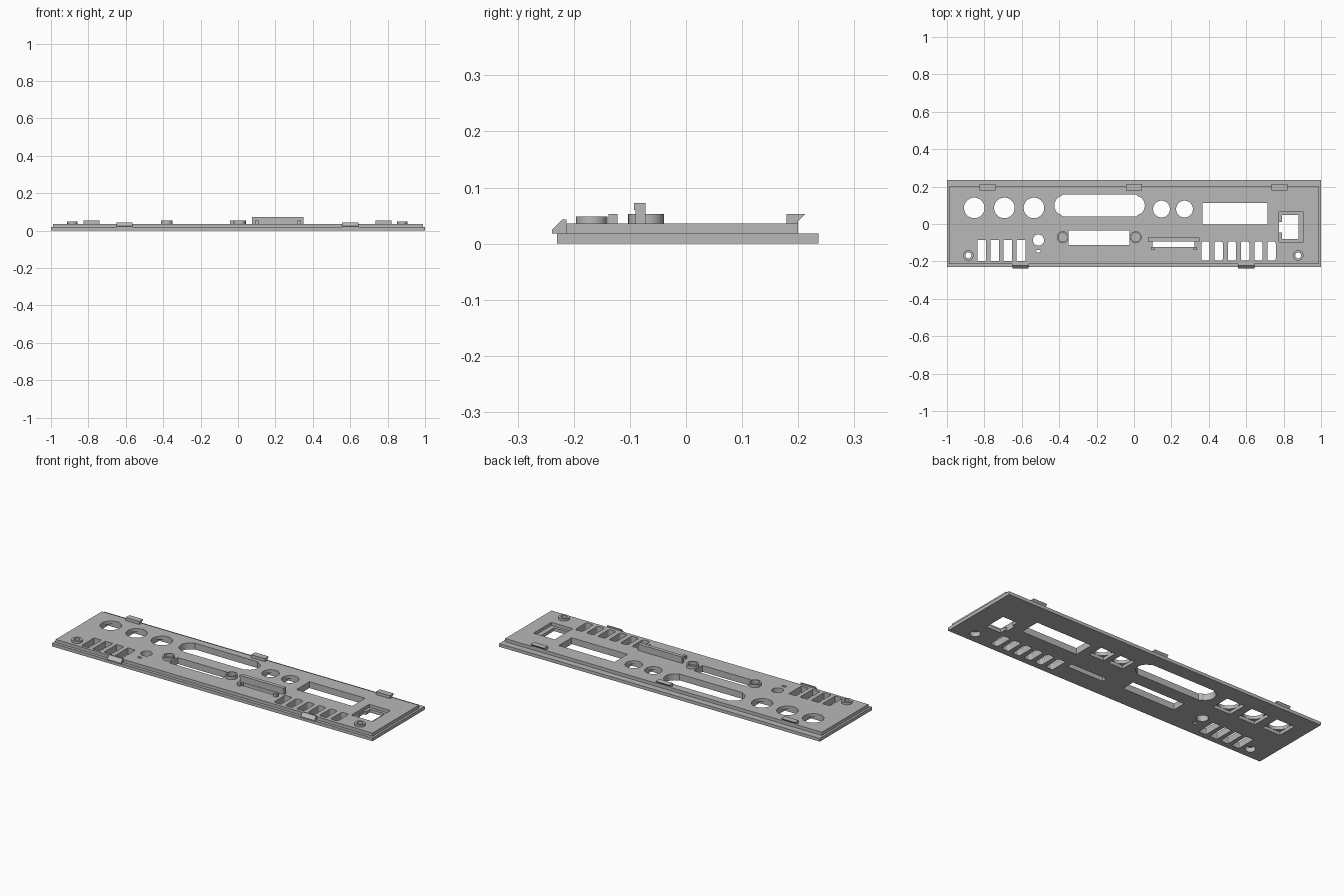
import bpy, bmesh, math

if "Cube" in bpy.data.objects:
    bpy.data.objects.remove(bpy.data.objects["Cube"])

grey = bpy.data.materials.new("matte grey")
grey.diffuse_color = (0.48, 0.48, 0.48, 1)
grey.use_nodes = True
grey.node_tree.nodes["Principled BSDF"].inputs["Base Color"].default_value = grey.diffuse_color


def loft(name, rings, closed=False):
    """Skin equal-length rings of points; cap the ends, or join last to first."""
    bm = bmesh.new()
    vs = [[bm.verts.new(p) for p in r] for r in rings]
    n = len(vs[0])
    pairs = list(zip(vs, vs[1:])) + ([(vs[-1], vs[0])] if closed else [])
    for a, b in pairs:
        for i in range(n):
            j = (i + 1) % n
            bm.faces.new((a[i], a[j], b[j], b[i]))
    if not closed:
        bm.faces.new(vs[0][::-1])
        bm.faces.new(vs[-1])
    bmesh.ops.recalc_face_normals(bm, faces=bm.faces)
    me = bpy.data.meshes.new(name)
    bm.to_mesh(me)
    bm.free()
    ob = bpy.data.objects.new(name, me)
    bpy.context.collection.objects.link(ob)
    me.materials.append(grey)
    return ob


def at(pts, z):
    return [(x, y, z) for x, y in pts]


def rect(x0, x1, y0, y1):
    return [(x0, y0), (x1, y0), (x1, y1), (x0, y1)]


def circle(x, y, r, n=40):
    return [(x + r * math.cos(2 * math.pi * i / n),
             y + r * math.sin(2 * math.pi * i / n)) for i in range(n)]


def round_rect(x0, x1, y0, y1, r, n=4):
    pts = []
    corners = ((x1 - r, y1 - r), (x0 + r, y1 - r), (x0 + r, y0 + r), (x1 - r, y0 + r))
    for k, (cx, cy) in enumerate(corners):
        for i in range(n + 1):
            a = math.pi / 2 * (k + i / n)
            pts.append((cx + r * math.cos(a), cy + r * math.sin(a)))
    return pts


def prism(name, pts, z0, z1):
    return loft(name, [at(pts, z0), at(pts, z1)])


def extrude_x(name, profile, x0, x1):
    return loft(name, [[(x, y, z) for y, z in profile] for x in (x0, x1)])


def tube(name, x, y, r, bore, z0, z1):
    o, i = circle(x, y, r), circle(x, y, bore)
    return loft(name, [at(o, z0), at(o, z1), at(i, z1), at(i, z0)], closed=True)


# Stepped panel
STEP, TOP = 0.018, 0.036
outer = rect(-1, 1, -0.23, 0.236)
inner = rect(-0.988, 0.988, -0.213, 0.2)
panel = loft("panel", [at(outer, 0), at(outer, STEP), at(inner, STEP), at(inner, TOP)])


def cut(pts, z0=-0.02, z1=0.06):
    c = prism("cutter", pts, z0, z1)
    c.hide_render = True
    m = panel.modifiers.new("cut", 'BOOLEAN')
    m.operation, m.solver, m.object = 'DIFFERENCE', 'EXACT', c
    bpy.context.view_layer.objects.active = panel
    bpy.ops.object.modifier_apply(modifier=m.name)
    bpy.data.objects.remove(c)


# Round jack holes with square pockets underneath
jacks = [(x, 0.086, 0.055) for x in (-0.854, -0.693, -0.535)]
jacks += [(x, 0.08, 0.045) for x in (0.147, 0.27)]
for x, y, r in jacks:
    cut(circle(x, y, r))
    cut(rect(x - r, x + r, y - r, y + r), -0.02, STEP)

# Wide connector opening with bulged ends
cx, cy = -0.184, 0.099
half = [(0.195, -0.059), (0.208, -0.048)]
half += [(0.187 + 0.055 * math.cos(a), 0.055 * math.sin(a))
         for a in [math.radians(d) for d in range(-56, 57, 14)]]
half += [(0.208, 0.048), (0.195, 0.059)]
cut([(cx + x, cy + y) for x, y in half] + [(cx - x, cy - y) for x, y in half])

# Rectangular openings
cut(rect(0.367, 0.715, -0.003, 0.112))
cut(rect(-0.35, -0.024, -0.112, -0.035))
cut(rect(0.1, 0.324, -0.123, -0.092))

# Recessed socket with a notched opening
cut(rect(0.774, 0.907, -0.096, 0.064), STEP, 0.06)
cut([(0.79, -0.08), (0.88, -0.08), (0.88, 0.048), (0.79, 0.048),
     (0.79, 0.012), (0.775, 0.012), (0.775, -0.046), (0.79, -0.046)])

# Vent slots
for i in range(4):
    x = -0.815 + 0.0703 * i
    cut(round_rect(x - 0.023, x + 0.023, -0.198, -0.085, 0.004))
for i in range(6):
    x = 0.382 + 0.0708 * i
    cut(round_rect(x - 0.022, x + 0.022, -0.195, -0.094, 0.01))

# Small holes
cut(circle(-0.511, -0.086, 0.03))
cut(round_rect(-0.523, -0.499, -0.152, -0.138, 0.006))

# Corner screw bosses, counterbored from below
for x in (-0.886, 0.878):
    cut(circle(x, -0.168, 0.016))
    cut(circle(x, -0.168, 0.027), -0.02, 0.026)
    tube("corner_boss", x, -0.168, 0.028, 0.016, TOP, 0.048)

# Connector screw bosses
for x in (-0.381, 0.009):
    tube("connector_boss", x, -0.071, 0.032, 0.024, 0.02, 0.053)
    prism("boss_floor", circle(x, -0.071, 0.0245), 0.02, TOP)

# Card slot bracket: back wall and two corner posts
prism("bracket_wall", rect(0.075, 0.35, -0.09, -0.072), TOP, 0.071)
prism("bracket_lip", rect(0.075, 0.35, -0.093, -0.072), 0.06, 0.072)
for x, s in ((0.09, 1), (0.338, -1)):
    xs = sorted((x, x + 0.02 * s))
    prism("bracket_post", rect(*xs, -0.138, -0.122), TOP, 0.053)

# Snap hooks on the rear and front edges
for x in (-0.784, 0, 0.779):
    extrude_x("rear_hook", [(0.179, TOP), (0.2, TOP), (0.2, 0.04), (0.213, 0.053),
                            (0.179, 0.053)], x - 0.043, x + 0.043)
for x in (-0.607, 0.6):
    extrude_x("front_hook", [(-0.239, STEP), (-0.213, STEP), (-0.213, 0.043),
                             (-0.221, 0.043), (-0.239, 0.025)], x - 0.043, x + 0.043)

# Smooth the round walls, keep the edges sharp
for ob in bpy.context.scene.objects:
    ob.select_set(True)
bpy.context.view_layer.objects.active = panel
bpy.ops.object.shade_smooth_by_angle(angle=math.radians(25))
